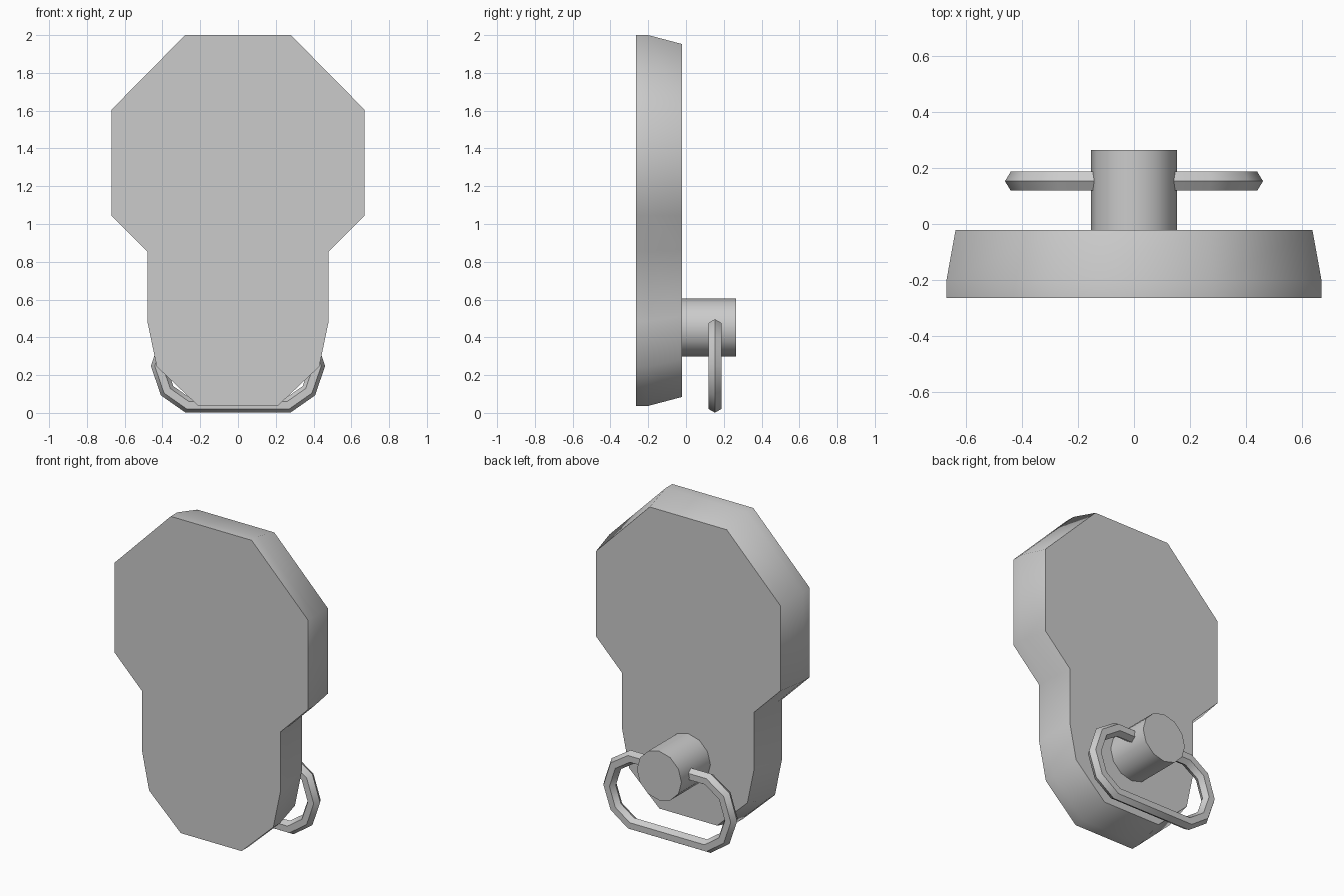
import bpy, bmesh, math
from mathutils import Vector

if "Cube" in bpy.data.objects:
    bpy.data.objects.remove(bpy.data.objects["Cube"])

# One plain grey for every part
grey = bpy.data.materials.new("plain grey")
grey.use_nodes = True
grey.diffuse_color = (0.6, 0.6, 0.6, 1)
grey.node_tree.nodes["Principled BSDF"].inputs["Base Color"].default_value = (0.6, 0.6, 0.6, 1)


def build(name, rings, caps=True, closed=False):
    """Bridge equal rings of points into a skin, smooth except at hard edges."""
    bm = bmesh.new()
    loops = [[bm.verts.new(p) for p in ring] for ring in rings]
    pairs = list(zip(loops, loops[1:]))
    if closed:
        pairs.append((loops[-1], loops[0]))
    for a, b in pairs:
        for i in range(len(a)):
            j = (i + 1) % len(a)
            bm.faces.new((a[i], a[j], b[j], b[i]))
    if caps:
        bm.faces.new(loops[0])
        bm.faces.new(loops[-1])
    bmesh.ops.recalc_face_normals(bm, faces=bm.faces)
    mesh = bpy.data.meshes.new(name)
    bm.to_mesh(mesh)
    bm.free()
    mesh.materials.append(grey)
    obj = bpy.data.objects.new(name, mesh)
    bpy.context.collection.objects.link(obj)
    bpy.ops.object.select_all(action='DESELECT')
    obj.select_set(True)
    bpy.context.view_layer.objects.active = obj
    bpy.ops.object.shade_smooth_by_angle(angle=math.radians(50))
    return obj


def mirrored(half):
    """Complete a top-to-bottom half outline on the other side."""
    return half + [(-x, z) for x, z in reversed(half)]


# Plate: straight front rim, then a taper to the back
outline = mirrored([(0.28, 2.0), (0.67, 1.605), (0.67, 1.045), (0.48, 0.855),
                    (0.48, 0.485), (0.43, 0.245), (0.21, 0.037)])
middle = 1.02


def plate_ring(y, s):
    return [(x * s, y, middle + (z - middle) * s) for x, z in outline]


build("plate", [plate_ring(-0.265, 1), plate_ring(-0.2, 1), plate_ring(-0.022, 0.952)])


# Peg standing out of the back
def peg_ring(y, r=0.154, sides=12):
    angles = [math.tau * i / sides for i in range(sides)]
    return [(r * math.cos(a), y, 0.452 + r * math.sin(a)) for a in angles]


build("peg", [peg_ring(-0.03), peg_ring(0.265)])

# Hanging ring: six-sided bar following a mitred rounded path through the peg
path = [Vector((x, 0.153, z)) for x, z in mirrored(
    [(0.265, 0.457), (0.375, 0.385), (0.42, 0.248), (0.375, 0.117), (0.265, 0.04)])]
bar = 0.039
sections = []
for i, p in enumerate(path):
    before = (p - path[i - 1]).normalized()
    after = (path[(i + 1) % len(path)] - p).normalized()
    along = (before + after).normalized()
    out = along.cross(Vector((0, 1, 0))) / along.dot(after)
    sections.append([p + out * bar * math.cos(a) + Vector((0, bar * math.sin(a), 0))
                     for a in (math.tau * k / 6 for k in range(6))])
build("hanging_ring", sections, caps=False, closed=True)
